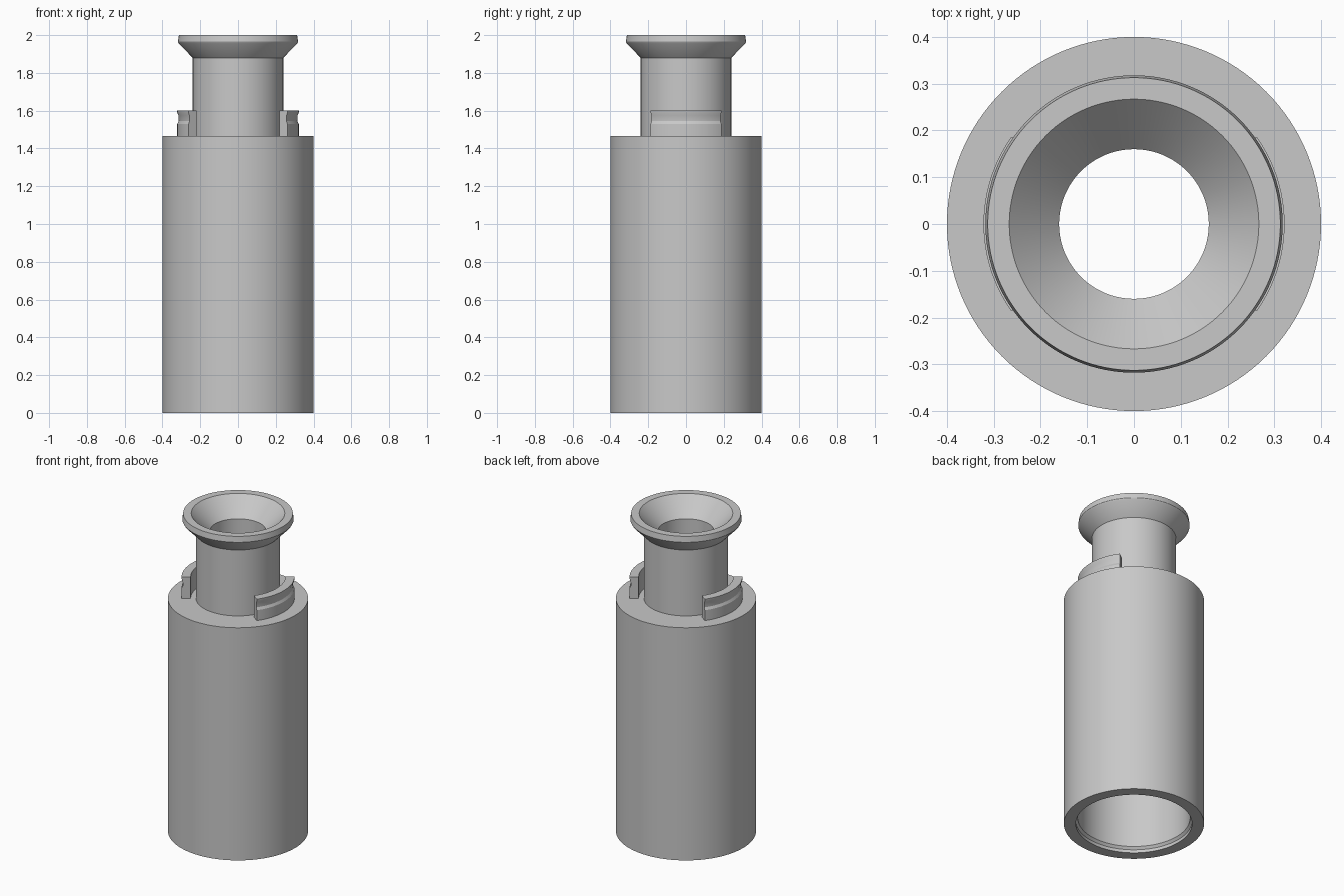
import bpy
import bmesh
from math import radians, cos, sin, tau

if "Cube" in bpy.data.objects:
    bpy.data.objects.remove(bpy.data.objects["Cube"], do_unlink=True)

grey = bpy.data.materials.new("light grey")
grey.use_nodes = True
colour = (0.58, 0.58, 0.58, 1)
grey.diffuse_color = colour
grey.node_tree.nodes["Principled BSDF"].inputs["Base Color"].default_value = colour


def revolve(name, profile, start=0.0, sweep=tau, steps=128):
    """Sweep a closed (radius, height) profile about z; cap partial sweeps."""
    full = sweep >= tau
    bm = bmesh.new()
    rings = []
    for i in range(steps if full else steps + 1):
        a = start + sweep * i / steps
        rings.append([bm.verts.new((r * cos(a), r * sin(a), z)) for r, z in profile])
    n = len(profile)
    for i in range(steps):
        a, b = rings[i], rings[(i + 1) % len(rings)]
        for j in range(n):
            k = (j + 1) % n
            bm.faces.new((a[j], b[j], b[k], a[k]))
    if not full:
        bm.faces.new(rings[0])
        bm.faces.new(rings[-1])
    bmesh.ops.recalc_face_normals(bm, faces=bm.faces)
    mesh = bpy.data.meshes.new(name)
    bm.to_mesh(mesh)
    bm.free()
    mesh.materials.append(grey)
    obj = bpy.data.objects.new(name, mesh)
    bpy.context.collection.objects.link(obj)
    bpy.ops.object.select_all(action="DESELECT")
    obj.select_set(True)
    bpy.context.view_layer.objects.active = obj
    bpy.ops.object.shade_smooth_by_angle(angle=radians(25))
    return obj


# Hollow sleeve, neck and flared mouth in one turned profile
revolve("body", [
    (0.40, 0), (0.40, 1.465), (0.24, 1.465), (0.24, 1.88),
    (0.313, 1.955), (0.318, 1.965), (0.313, 2.0),
    (0.267, 2.0), (0.16, 1.89), (0.16, 1.36),
    (0.32, 1.36), (0.32, 0.035), (0.332, 0.02), (0.332, 0),
])

# Two curved tabs with a shallow groove, one on each side of the neck
tab_profile = [
    (0.27, 1.46), (0.322, 1.46), (0.322, 1.53), (0.314, 1.545),
    (0.316, 1.575), (0.322, 1.59), (0.322, 1.60), (0.27, 1.60),
]
for name, middle in (("left_tab", 0), ("right_tab", 180)):
    revolve(name, tab_profile, radians(middle - 35.5), radians(71), 32)
